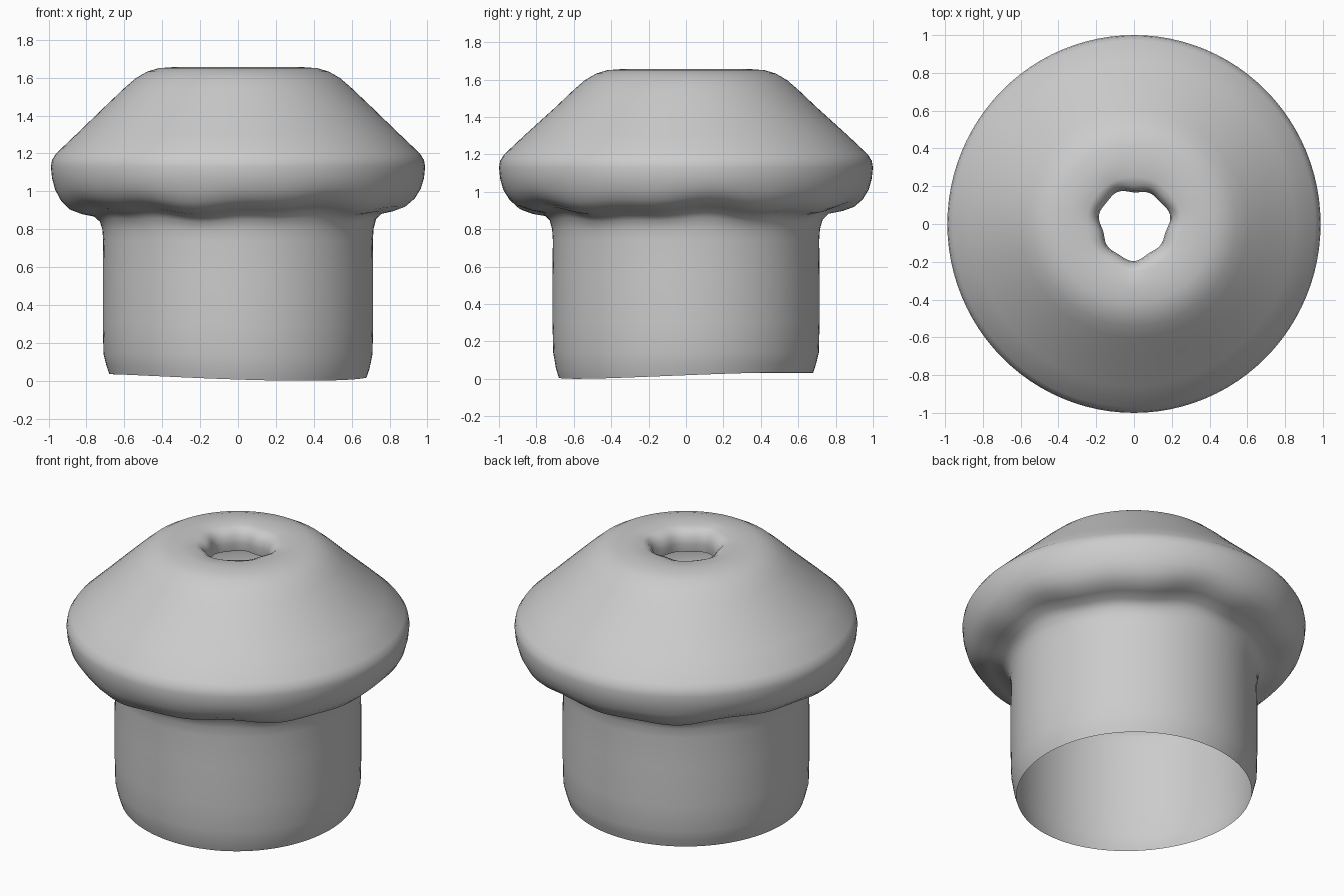
import bpy, bmesh, math
from math import sin, cos, tau

cube = bpy.data.objects.get("Cube")
if cube:
    bpy.data.objects.remove(cube)

SIDES = 96

grey = bpy.data.materials.new("plain_grey")
grey.use_nodes = True
colour = (0.6, 0.6, 0.6, 1)
grey.diffuse_color = colour
grey.node_tree.nodes["Principled BSDF"].inputs["Base Color"].default_value = colour

# Outline as (radius, height): open hem, sleeve, flared cap, top hole
profile = [
    (0.68, 0.03), (0.695, 0.07), (0.71, 0.14), (0.714, 0.3), (0.714, 0.55),
    (0.712, 0.74), (0.716, 0.8), (0.73, 0.85), (0.765, 0.885), (0.83, 0.9),
    (0.89, 0.922), (0.935, 0.96), (0.965, 1.01), (0.982, 1.07), (0.988, 1.13),
    (0.982, 1.165), (0.96, 1.2), (0.85, 1.305), (0.7, 1.45), (0.6, 1.545),
    (0.54, 1.597), (0.48, 1.632), (0.42, 1.65), (0.34, 1.656), (0.25, 1.652),
    (0.215, 1.638), (0.19, 1.605), (0.182, 1.56), (0.19, 1.51),
]


def uneven(r, z, a):
    """Worn, hand-shaped unevenness at the hem, cap underside and hole."""
    if z < 0.1:                                   # wavy hem
        z += 0.013 * sin(a) - 0.008 * cos(a) + 0.008 * sin(2 * a + 0.5)
    elif 0.78 < z < 1.05:                         # rolled underside
        fade = 1 - abs(z - 0.91) / 0.14
        z += 0.014 * fade * (sin(5 * a + 1) + 0.6 * sin(11 * a))
    elif r < 0.22:                                # ragged hole
        r += 0.009 * (sin(3 * a + 0.4) + 0.7 * sin(7 * a))
    return r, z


def lathe(name, outline):
    bm = bmesh.new()
    rings = []
    for r0, z0 in outline:
        ring = []
        for i in range(SIDES):
            a = tau * i / SIDES
            r, z = uneven(r0, z0, a)
            # The cap is a touch wider front to back than side to side
            depth = 1.012 if r0 > 0.8 else 1.0
            ring.append(bm.verts.new((r * cos(a), r * sin(a) * depth, z)))
        rings.append(ring)
    for low, high in zip(rings, rings[1:]):
        for i in range(SIDES):
            j = (i + 1) % SIDES
            bm.faces.new((low[i], low[j], high[j], high[i]))
    # Stand on the floor
    bottom = min(v.co.z for v in bm.verts)
    for v in rings[0]:
        v.co.z -= bottom
    mesh = bpy.data.meshes.new(name)
    bm.to_mesh(mesh)
    bm.free()
    mesh.materials.append(grey)
    obj = bpy.data.objects.new(name, mesh)
    bpy.context.collection.objects.link(obj)
    return obj


shell = lathe("capped_sleeve", profile)
bpy.context.view_layer.objects.active = shell
shell.select_set(True)
bpy.ops.object.shade_smooth_by_angle(angle=math.radians(50))
